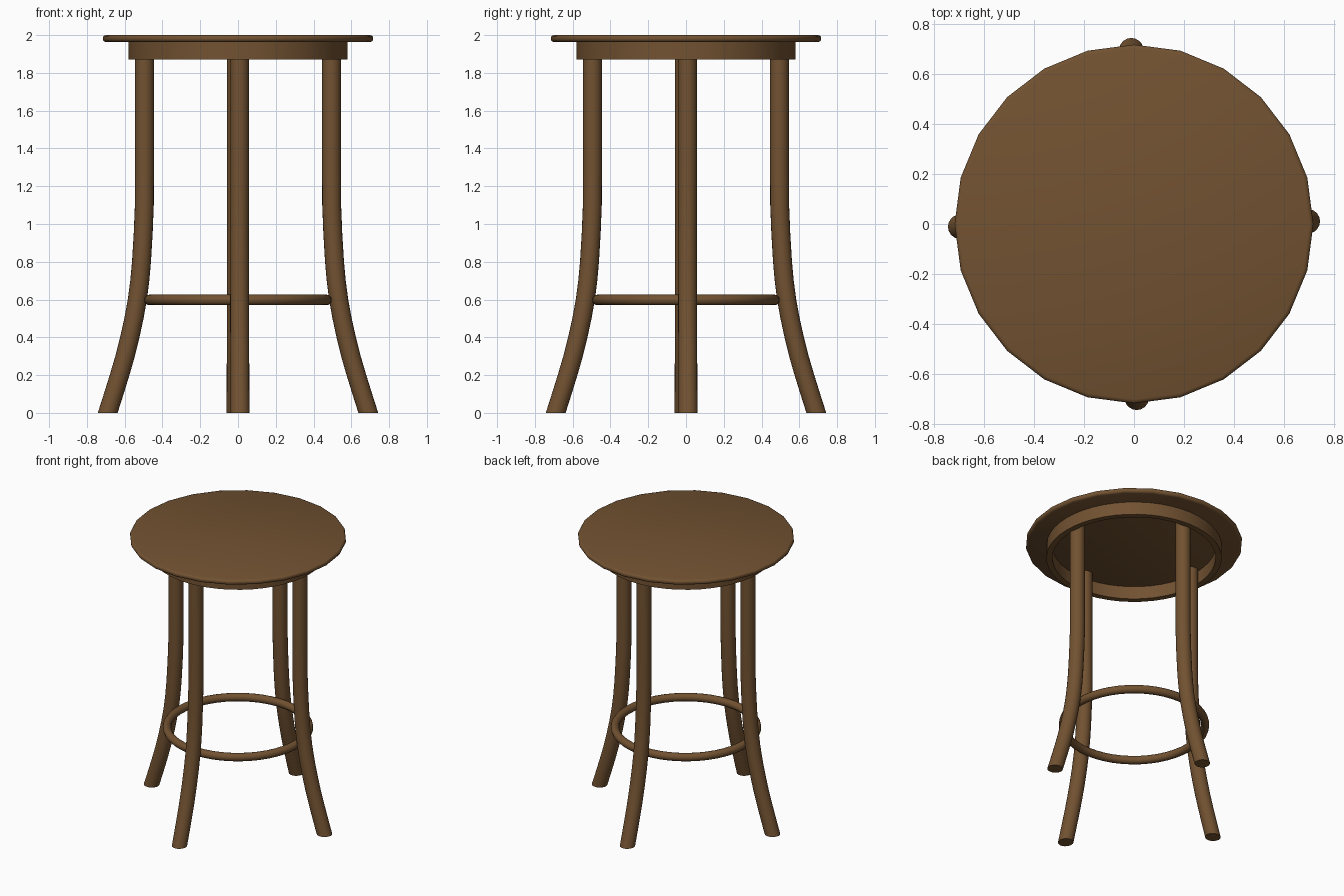
import bpy, bmesh, math

if "Cube" in bpy.data.objects:
    bpy.data.objects.remove(bpy.data.objects["Cube"])

wood = bpy.data.materials.new("brown wood")
wood.diffuse_color = (0.168, 0.084, 0.031, 1)
wood.use_nodes = True
wood.node_tree.nodes["Principled BSDF"].inputs["Base Color"].default_value = wood.diffuse_color


def make_object(name, rings, closed=False, caps=True):
    """Skin a list of equal-length vertex rings into a smooth-by-angle object."""
    bm = bmesh.new()
    loops = [[bm.verts.new(p) for p in ring] for ring in rings]
    n = len(loops[0])
    pairs = list(zip(loops, loops[1:]))
    if closed:
        pairs.append((loops[-1], loops[0]))
    for a, b in pairs:
        for i in range(n):
            j = (i + 1) % n
            bm.faces.new((a[i], a[j], b[j], b[i]))
    if caps and not closed:
        bm.faces.new(loops[0])
        bm.faces.new(loops[-1])
    bmesh.ops.recalc_face_normals(bm, faces=bm.faces)
    mesh = bpy.data.meshes.new(name)
    bm.to_mesh(mesh)
    bm.free()
    mesh.materials.append(wood)
    ob = bpy.data.objects.new(name, mesh)
    bpy.context.collection.objects.link(ob)
    bpy.ops.object.select_all(action='DESELECT')
    ob.select_set(True)
    bpy.context.view_layer.objects.active = ob
    bpy.ops.object.shade_smooth_by_angle(angle=math.radians(40))
    return ob


def ellipse(cx, z, rx, ry, n):
    return [(cx + rx * math.cos(2 * math.pi * i / n),
             ry * math.sin(2 * math.pi * i / n), z) for i in range(n)]


def lathe(name, profile, n, closed=False):
    return make_object(name, [ellipse(0, z, r, r, n) for r, z in profile], closed)


# Seat: thin 24-sided disc with a softened rim
lathe("seat", [(0.70, 1.963), (0.711, 1.968), (0.716, 1.976),
               (0.716, 1.988), (0.711, 1.996), (0.70, 2.0)], 24)

# Apron: open band under the seat
lathe("apron", [(0.58, 1.87), (0.58, 1.965), (0.54, 1.965), (0.54, 1.87)], 48, True)

# Foot ring: torus resting against the inside of the legs
lathe("foot_ring", [(0.47 + 0.028 * math.cos(a), 0.598 + 0.028 * math.sin(a))
                    for a in (2 * math.pi * k / 12 for k in range(12))], 48, True)

# Legs: straight at the top, flaring outward to flat-cut feet
path = [(0.69, 0), (0.658, 0.1), (0.627, 0.2), (0.598, 0.3), (0.573, 0.4),
        (0.551, 0.5), (0.533, 0.6), (0.52, 0.7), (0.511, 0.8), (0.502, 0.95),
        (0.496, 1.1), (0.495, 1.3), (0.495, 1.965)]
leg_rings = []
for k, (x, z) in enumerate(path):
    (x0, z0), (x1, z1) = path[max(k - 1, 0)], path[min(k + 1, len(path) - 1)]
    stretch = math.hypot(1, (x1 - x0) / (z1 - z0))
    leg_rings.append(ellipse(x, z, 0.05 * stretch, 0.05, 20))

for k, side in enumerate(("right", "back", "left", "front")):
    leg = make_object(side + "_leg", leg_rings)
    leg.rotation_euler.z = math.radians(90 * k + 0.9)
